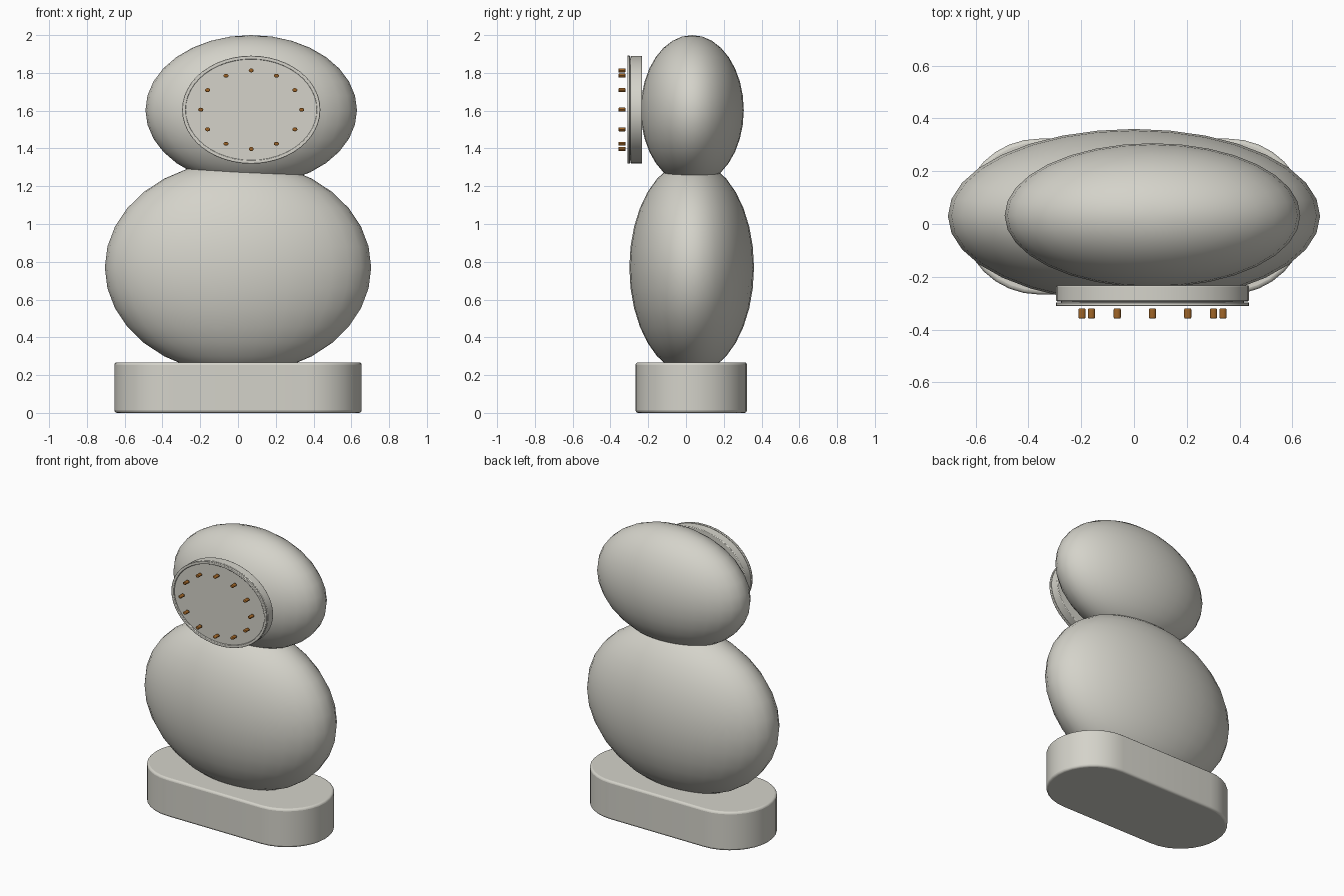
import bpy, bmesh, math
from mathutils import Vector

if "Cube" in bpy.data.objects:
    bpy.data.objects.remove(bpy.data.objects["Cube"], do_unlink=True)


def material(name, rgb):
    m = bpy.data.materials.new(name)
    m.use_nodes = True
    m.diffuse_color = (*rgb, 1)
    m.node_tree.nodes["Principled BSDF"].inputs["Base Color"].default_value = (*rgb, 1)
    return m


STONE = material("warm grey", (0.66, 0.65, 0.59))
AMBER = material("amber brown", (0.35, 0.13, 0.02))


def finish(name, bm, mat, location, bevel=0, segments=3):
    """Turn a bmesh into a smooth shaded object with optional rounded edges."""
    bmesh.ops.recalc_face_normals(bm, faces=bm.faces)
    mesh = bpy.data.meshes.new(name)
    bm.to_mesh(mesh)
    bm.free()
    mesh.materials.append(mat)
    ob = bpy.data.objects.new(name, mesh)
    bpy.context.collection.objects.link(ob)
    ob.location = location
    if bevel:
        mod = ob.modifiers.new("rounded edges", "BEVEL")
        mod.width, mod.segments = bevel, segments
        mod.limit_method, mod.angle_limit = "ANGLE", math.radians(50)
    bpy.ops.object.select_all(action="DESELECT")
    ob.select_set(True)
    bpy.context.view_layer.objects.active = ob
    bpy.ops.object.shade_smooth_by_angle(angle=math.radians(35))
    return ob


def ellipsoid(name, centre, radii):
    bm = bmesh.new()
    bmesh.ops.create_uvsphere(bm, u_segments=32, v_segments=16, radius=1)
    bmesh.ops.scale(bm, vec=radii, verts=bm.verts)
    finish(name, bm, STONE, centre)


def ellipse(rx, rz, n):
    return [(rx * math.cos(2 * math.pi * i / n), rz * math.sin(2 * math.pi * i / n))
            for i in range(n)]


def disc(name, centre, rx, rz, depth, mat, n=48, bevel=0, segments=2):
    """Oval plate extruded along y, centred on the given point."""
    bm = bmesh.new()
    face = bm.faces.new([bm.verts.new((x, -depth / 2, z)) for x, z in ellipse(rx, rz, n)])
    new = bmesh.ops.extrude_face_region(bm, geom=[face])["geom"]
    bmesh.ops.translate(bm, vec=(0, depth, 0),
                        verts=[v for v in new if isinstance(v, bmesh.types.BMVert)])
    return finish(name, bm, mat, centre, bevel, segments)


def oval_ring(name, centre, rx, rz, width, depth, n=48):
    """Flat-sided oval band lying in the xz plane."""
    bm = bmesh.new()
    loops = []
    for inset, y in ((0, -depth / 2), (width, -depth / 2), (width, depth / 2), (0, depth / 2)):
        loops.append([bm.verts.new((x, y, z)) for x, z in ellipse(rx - inset, rz - inset, n)])
    for a, b in zip(loops, loops[1:] + loops[:1]):
        for i in range(n):
            j = (i + 1) % n
            bm.faces.new((a[i], a[j], b[j], b[i]))
    finish(name, bm, STONE, centre, 0.003, 2)


# Stadium-shaped plinth
HALF_X, HALF_Y, HEIGHT = 0.655, 0.295, 0.268
bm = bmesh.new()
outline = []
for side in (1, -1):
    for i in range(17):
        a = math.pi * (i / 16 - 0.5)
        outline.append((side * (HALF_X - HALF_Y + HALF_Y * math.cos(a)),
                        side * HALF_Y * math.sin(a), 0))
bottom = bm.faces.new([bm.verts.new(p) for p in outline])
top = bmesh.ops.extrude_face_region(bm, geom=[bottom])["geom"]
bmesh.ops.translate(bm, vec=(0, 0, HEIGHT),
                    verts=[v for v in top if isinstance(v, bmesh.types.BMVert)])
finish("plinth", bm, STONE, (0, 0.028, 0), 0.014)

# Stacked flattened pebbles
ellipsoid("lower_pebble", (0, 0.03, 0.77), (0.705, 0.33, 0.565))
ellipsoid("upper_pebble", (0.07, 0.033, 1.603), (0.56, 0.273, 0.397))

# Dial on the front of the upper pebble
DIAL = Vector((0.07, 0, 1.605))
disc("dial_case", DIAL + Vector((0, -0.263, 0)), 0.365, 0.285, 0.06, STONE, bevel=0.004)
disc("dial_face", DIAL + Vector((0, -0.297, 0)), 0.347, 0.27, 0.01, STONE)
oval_ring("dial_bezel", DIAL + Vector((0, -0.304, 0)), 0.366, 0.286, 0.019, 0.014)

# Twelve hour pegs floating in front of the dial
for hour in range(12):
    a = math.radians(30 * hour)
    spot = DIAL + Vector((0.267 * math.sin(a), -0.339, 0.208 * math.cos(a)))
    disc(f"hour_peg_{hour + 1}", spot, 0.0135, 0.0105, 0.038, AMBER, n=12, bevel=0.004)
